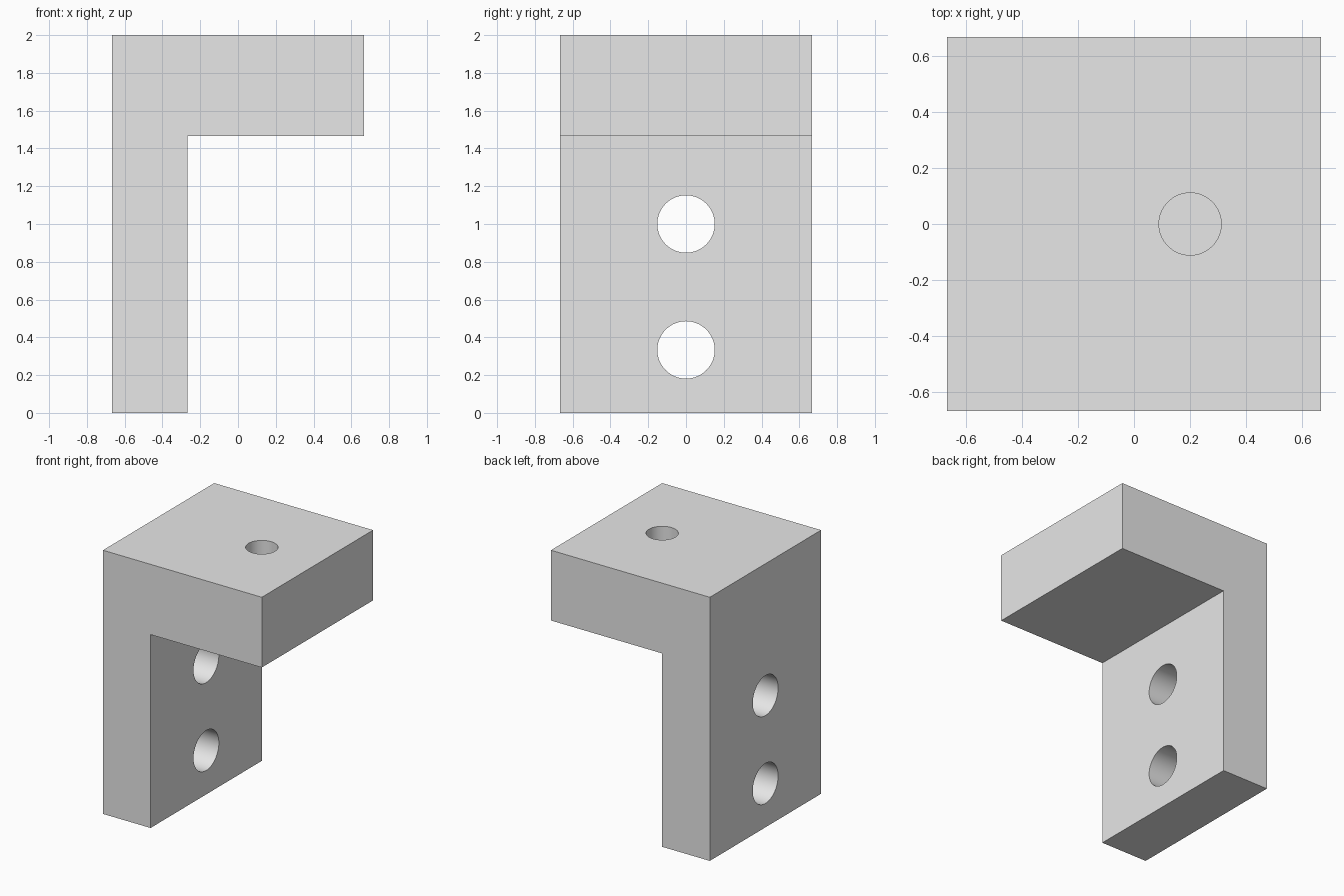
import bpy
import math
from mathutils import Vector

cube = bpy.data.objects.get("Cube")
if cube:
    bpy.data.objects.remove(cube, do_unlink=True)

HALF = 2 / 3          # half of the bracket's width and depth
HEIGHT = 2.0
WALL_X = -0.267       # inner face of the upright plate
SHELF_Z = 1.467       # underside of the top block

# Single grey metal
metal = bpy.data.materials.new("grey metal")
metal.use_nodes = True
grey = (0.8, 0.8, 0.8, 1.0)
metal.diffuse_color = grey
metal.node_tree.nodes["Principled BSDF"].inputs["Base Color"].default_value = grey


def extruded_profile(name, profile, depth):
    """Prism with an x-z outline, extruded evenly about y = 0."""
    n = len(profile)
    verts = [(x, y, z) for y in (-depth / 2, depth / 2) for x, z in profile]
    faces = [tuple(range(n)), tuple(reversed(range(n, 2 * n)))]
    faces += [(i, i + n, (i + 1) % n + n, (i + 1) % n) for i in range(n)]
    mesh = bpy.data.meshes.new(name)
    mesh.from_pydata(verts, [], faces)
    mesh.materials.append(metal)
    obj = bpy.data.objects.new(name, mesh)
    bpy.context.collection.objects.link(obj)
    return obj


def drill(target, name, centre, axis, radius, length):
    """Cut a round hole into the target."""
    turn = Vector((0, 0, 1)).rotation_difference(Vector(axis)).to_euler()
    bpy.ops.mesh.primitive_cylinder_add(
        vertices=64, radius=radius, depth=length, location=centre, rotation=turn)
    cutter = bpy.context.object
    cutter.name = name
    cutter.data.materials.append(metal)
    cutter.hide_render = True
    cut = target.modifiers.new(name, 'BOOLEAN')
    cut.operation = 'DIFFERENCE'
    cut.solver = 'EXACT'
    cut.object = cutter
    bpy.context.view_layer.objects.active = target
    bpy.ops.object.modifier_apply(modifier=cut.name)
    bpy.data.objects.remove(cutter, do_unlink=True)


# L-shaped bracket body
bracket = extruded_profile("angle_bracket", [
    (-HALF, 0), (WALL_X, 0), (WALL_X, SHELF_Z),
    (HALF, SHELF_Z), (HALF, HEIGHT), (-HALF, HEIGHT)], 2 * HALF)

# Two through holes in the upright plate
for label, z in (("lower", 1 / 3), ("upper", 1.0)):
    drill(bracket, label + "_mounting_hole",
          ((WALL_X - HALF) / 2, 0, z), (1, 0, 0), 0.152, 0.6)

# Blind hole sunk into the top block
BLIND_DEPTH = 0.4
drill(bracket, "top_blind_hole", (0.2, 0, HEIGHT), (0, 0, 1), 0.111, 2 * BLIND_DEPTH)

# Smooth hole walls, sharp block edges
bpy.ops.object.select_all(action='DESELECT')
bracket.select_set(True)
bpy.context.view_layer.objects.active = bracket
bpy.ops.object.shade_smooth_by_angle(angle=math.radians(30))
